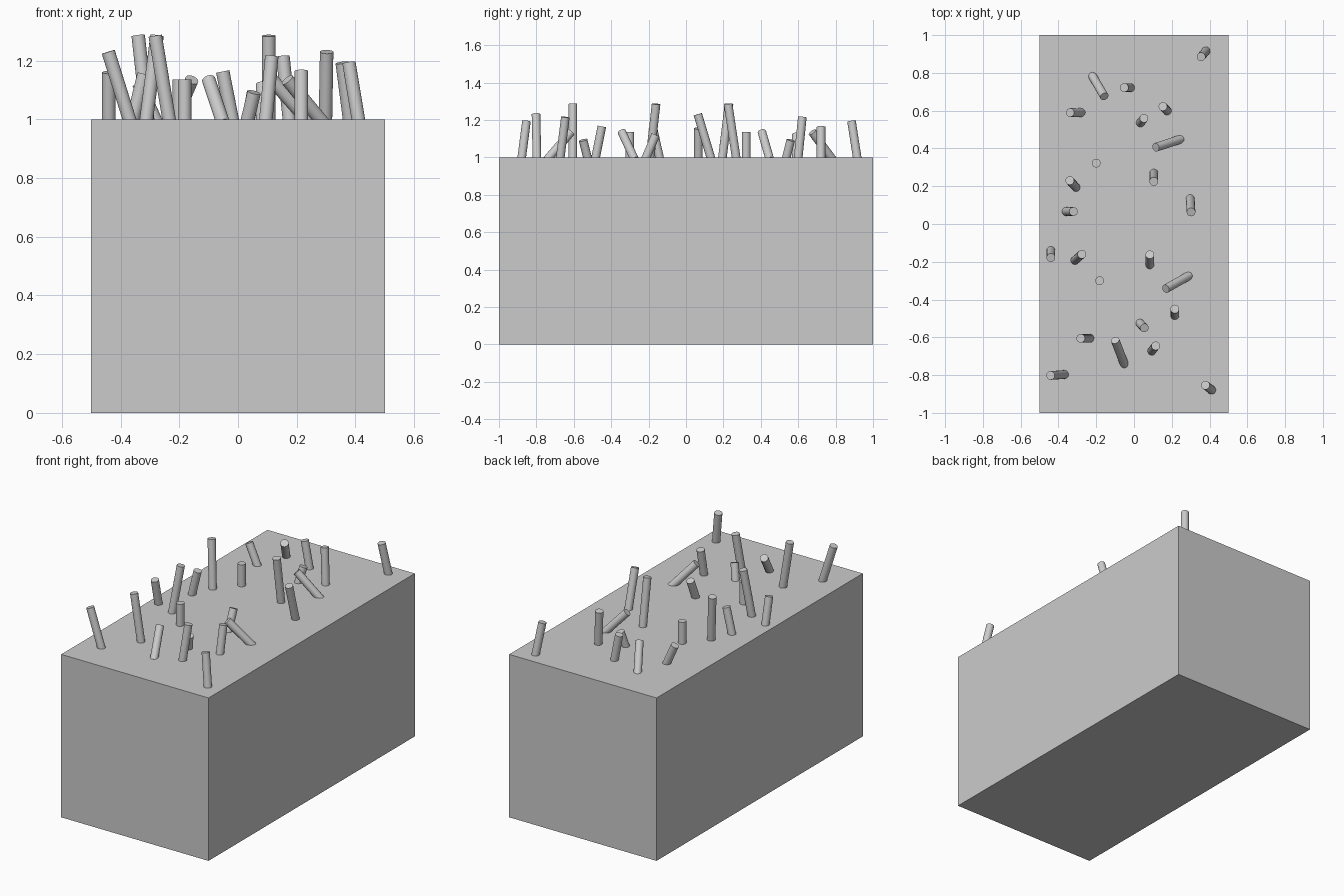
import bpy
from mathutils import Vector

# Block body
bpy.ops.mesh.primitive_cube_add(size=1, location=(0, 0, 0.5))
block = bpy.context.object
block.name = "block"
block.scale = (1, 2, 1)
bpy.ops.object.transform_apply(location=False, rotation=False, scale=True)

RADIUS = 0.023
SINK = 0.02  # depth of each peg inside the block


def peg(i, base_x, base_y, top_x, top_y, top_z):
    top = Vector((top_x, top_y, top_z))
    axis = top - Vector((base_x, base_y, 1))
    length = axis.length + SINK
    d = axis.normalized()
    bpy.ops.mesh.primitive_cylinder_add(vertices=24, radius=RADIUS, depth=length,
                                        location=top - d * length / 2)
    ob = bpy.context.object
    ob.name = f"peg_{i:02d}"
    ob.rotation_mode = 'QUATERNION'
    ob.rotation_quaternion = d.to_track_quat('Z', 'Y')
    bpy.ops.object.shade_smooth_by_angle()


# Leaning pegs: base x, base y, top x, top y, top z
pegs = [
    (0.380, 0.915, 0.355, 0.885, 1.193),
    (-0.215, 0.775, -0.157, 0.675, 1.135),
    (-0.020, 0.722, -0.052, 0.722, 1.163),
    (-0.283, 0.590, -0.338, 0.590, 1.123),
    (0.175, 0.600, 0.153, 0.622, 1.215),
    (0.035, 0.537, 0.053, 0.560, 1.092),
    (0.235, 0.445, 0.115, 0.406, 1.135),
    (-0.200, 0.322, -0.200, 0.322, 1.135),
    (-0.308, 0.195, -0.340, 0.230, 1.285),
    (0.105, 0.268, 0.105, 0.225, 1.285),
    (-0.358, 0.066, -0.320, 0.066, 1.155),
    (0.298, 0.132, 0.302, 0.063, 1.230),
    (-0.440, -0.142, -0.440, -0.178, 1.160),
    (-0.312, -0.192, -0.276, -0.160, 1.285),
    (0.084, -0.213, 0.084, -0.162, 1.120),
    (-0.182, -0.300, -0.182, -0.300, 1.135),
    (0.280, -0.280, 0.168, -0.343, 1.135),
    (0.216, -0.483, 0.216, -0.450, 1.165),
    (0.033, -0.527, 0.055, -0.550, 1.092),
    (-0.235, -0.605, -0.282, -0.605, 1.285),
    (-0.055, -0.732, -0.100, -0.615, 1.135),
    (0.095, -0.672, 0.115, -0.645, 1.215),
    (-0.370, -0.797, -0.442, -0.802, 1.230),
    (0.410, -0.878, 0.378, -0.853, 1.193),
]
for i, p in enumerate(pegs, 1):
    peg(i, *p)
